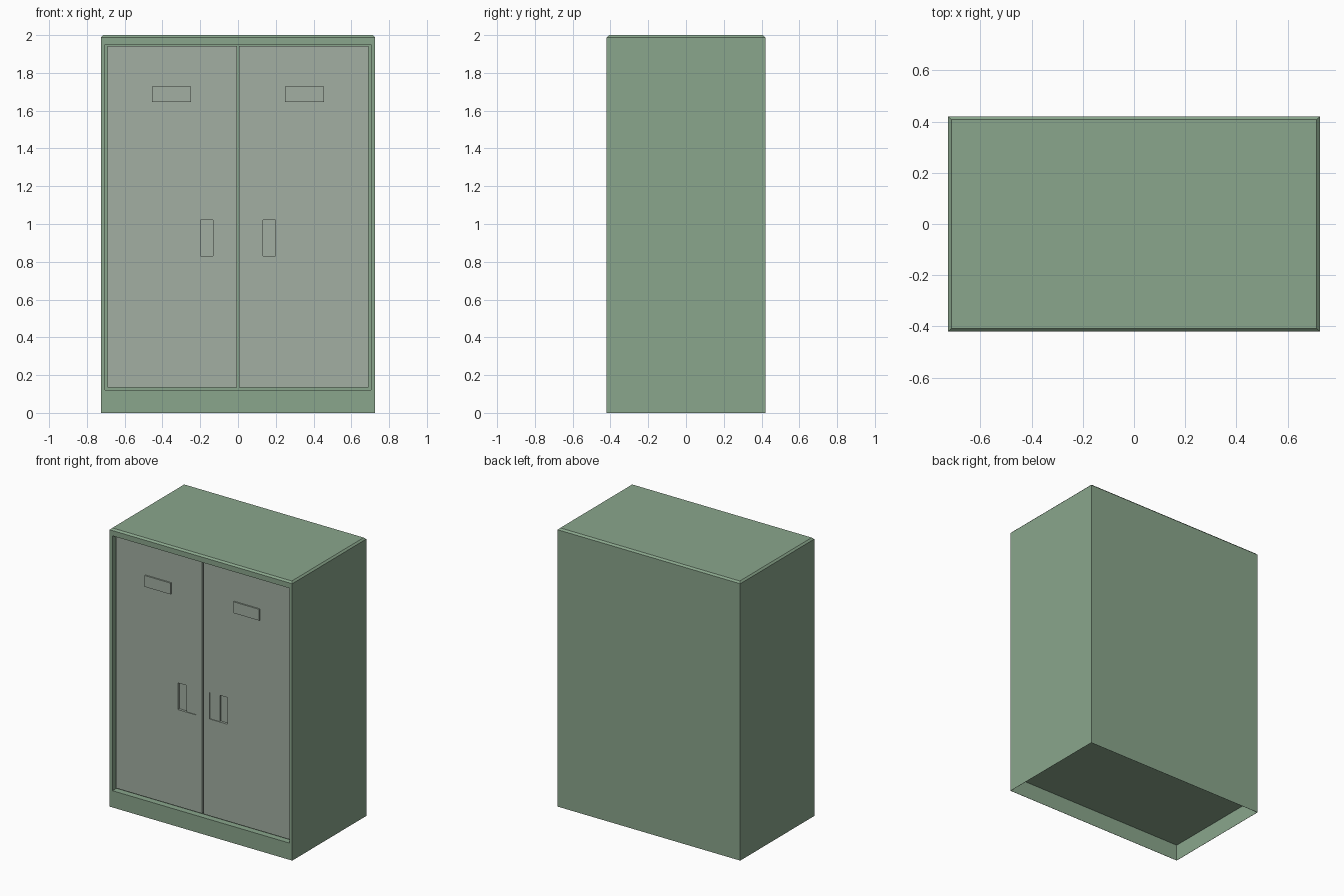
import bpy, bmesh

if "Cube" in bpy.data.objects:
    bpy.data.objects.remove(bpy.data.objects["Cube"])


def material(name, rgb):
    lin = [((c / 255 + 0.055) / 1.055) ** 2.4 for c in rgb]
    m = bpy.data.materials.new(name)
    m.diffuse_color = (*lin, 1)
    m.use_nodes = True
    m.node_tree.nodes["Principled BSDF"].inputs["Base Color"].default_value = m.diffuse_color
    return m


GREEN = material("cabinet green", (138, 166, 140))
GREY = material("door grey green", (162, 175, 162))


def make_object(name, bm, mat):
    bmesh.ops.recalc_face_normals(bm, faces=bm.faces[:])
    me = bpy.data.meshes.new(name)
    bm.to_mesh(me)
    bm.free()
    me.materials.append(mat)
    ob = bpy.data.objects.new(name, me)
    bpy.context.collection.objects.link(ob)
    return ob


def box_bm(x, y, z):
    bm = bmesh.new()
    bmesh.ops.create_cube(bm, size=1)
    for v in bm.verts:
        v.co = [r[0] if c < 0 else r[1] for c, r in zip(v.co, (x, y, z))]
    bm.normal_update()
    return bm


def box(name, x, y, z, mat):
    return make_object(name, box_bm(x, y, z), mat)


def cut(ob, cutter):
    mod = ob.modifiers.new("pocket", "BOOLEAN")
    mod.operation = "DIFFERENCE"
    mod.solver = "EXACT"
    mod.object = cutter
    bpy.context.view_layer.objects.active = ob
    bpy.ops.object.modifier_apply(modifier=mod.name)
    bpy.data.objects.remove(cutter)


W, D, H = 0.725, 0.42, 2.0
DOOR_Y = -0.40

# Cabinet shell: chamfered top, recessed front opening, open hollow base
bm = box_bm((-W, W), (-D, D), (0, H))
front = next(f for f in bm.faces if f.normal.y < -0.9)
bottom = next(f for f in bm.faces if f.normal.z < -0.9)

bmesh.ops.inset_region(bm, faces=[front], thickness=0.03)
for v in front.verts:
    v.co.z = 0.12 if v.co.z < 1 else 1.95
back = bmesh.ops.extrude_discrete_faces(bm, faces=[front])["faces"][0]
for v in back.verts:
    v.co.y = -0.375

bmesh.ops.inset_region(bm, faces=[bottom], thickness=0.002)
under = bmesh.ops.extrude_discrete_faces(bm, faces=[bottom])["faces"][0]
for v in under.verts:
    v.co.z = 0.117

top_edges = [e for e in bm.edges if all(v.co.z > H - 0.001 for v in e.verts)]
bmesh.ops.bevel(bm, geom=top_edges, offset=0.012, segments=1, affect="EDGES")
make_object("cabinet_body", bm, GREEN)

# Doors with recessed pulls and raised label plates, mirrored left and right
for side, s in (("left", -1), ("right", 1)):
    def span(a, b):
        return sorted((s * a, s * b))

    door = box(side + "_door", span(0.006, 0.69), (DOOR_Y, -0.377),
               (0.135, 1.942), GREY)
    # shallow hand recess, then the deeper finger pocket
    cut(door, box("cutter", span(0.055, 0.198), (-0.5, DOOR_Y + 0.005),
                  (0.83, 1.022), GREY))
    cut(door, box("cutter", span(0.133, 0.198), (-0.5, DOOR_Y + 0.017),
                  (0.83, 1.022), GREY))
    box(side + "_label_plate", span(0.25, 0.455), (DOOR_Y - 0.01, DOOR_Y + 0.002),
        (1.647, 1.728), GREY)
